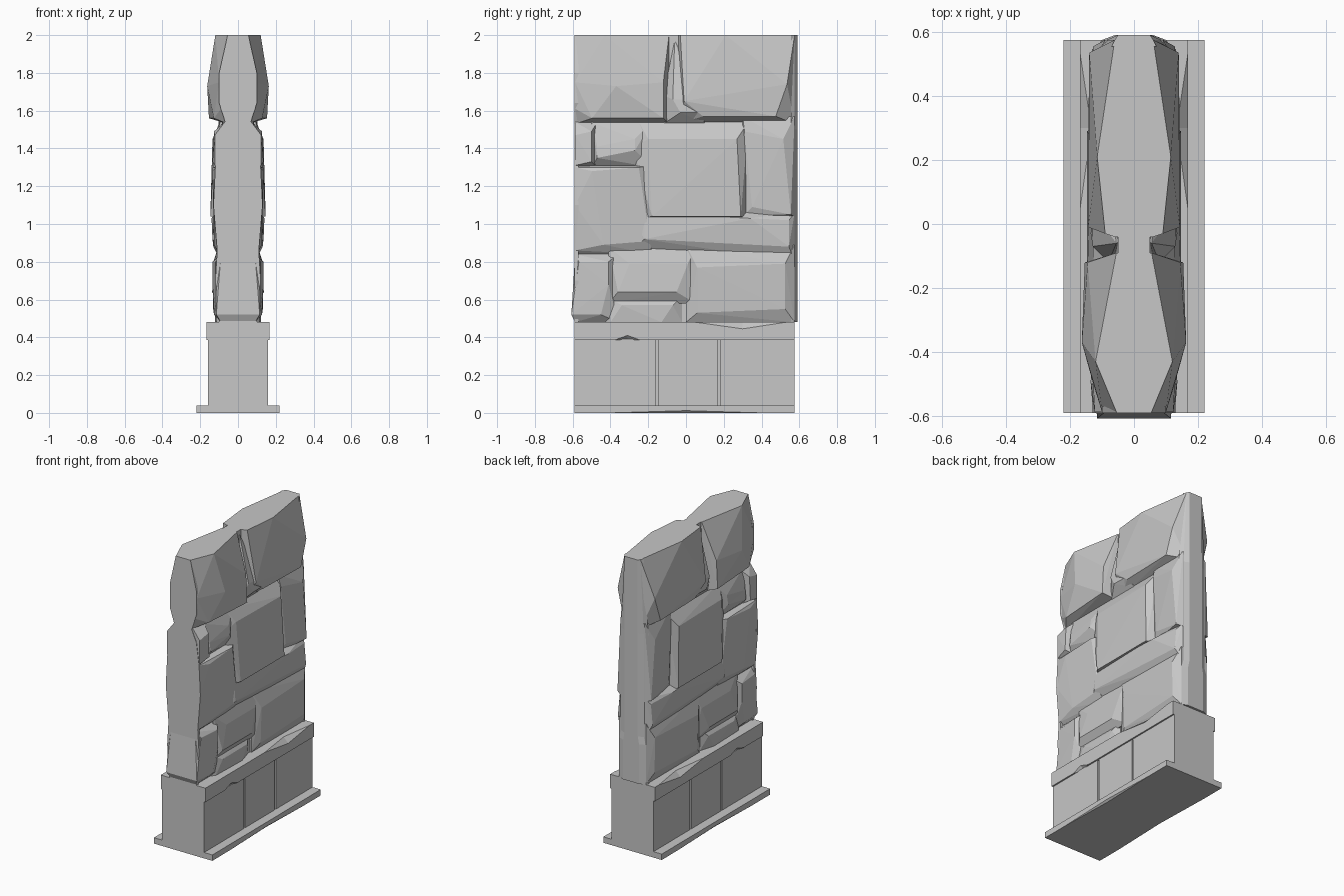
import bpy, bmesh, random

random.seed(4)
cube = bpy.data.objects.get("Cube")
if cube:
    bpy.data.objects.remove(cube, do_unlink=True)

GREY = (0.57, 0.57, 0.57, 1)
stone_grey = bpy.data.materials.new("stone grey")
stone_grey.use_nodes = True
stone_grey.diffuse_color = GREY
stone_grey.node_tree.nodes["Principled BSDF"].inputs["Base Color"].default_value = GREY

# Shared limits of the wall
FRONT, BACK, TOP = -0.59, 0.575, 2
LEDGE = 0.48
ROOT = 0.09
ROUGH = 0.006


def finish(name, bm):
    bmesh.ops.recalc_face_normals(bm, faces=bm.faces)
    mesh = bpy.data.meshes.new(name)
    bm.to_mesh(mesh)
    bm.free()
    mesh.materials.append(stone_grey)
    obj = bpy.data.objects.new(name, mesh)
    bpy.context.collection.objects.link(obj)


def hull(name, points):
    """Convex solid from (half thickness, y, z) points mirrored in x."""
    bm = bmesh.new()
    for x, y, z in points:
        for side in (-1, 1):
            bm.verts.new((side * x, y, z))
    result = bmesh.ops.convex_hull(bm, input=bm.verts)
    spare = {item for item in result["geom_interior"] + result["geom_unused"]
             if isinstance(item, bmesh.types.BMVert)}
    bmesh.ops.delete(bm, geom=list(spare), context='VERTS')
    bmesh.ops.dissolve_limit(bm, angle_limit=ROUGH, verts=bm.verts, edges=bm.edges)
    finish(name, bm)


def block(name, half, front, back, low, high):
    hull(name, [(half, y, z) for y in (front, back) for z in (low, high)])


def loft(name, sections):
    """Skin through (y, [(half thickness, z), ...]) sections mirrored in x."""
    bm = bmesh.new()
    rings = []
    for y, profile in sections:
        outline = profile + [(-x, z) for x, z in reversed(profile)]
        rings.append([bm.verts.new((x, y, z)) for x, z in outline])
    for ring, following in zip(rings, rings[1:]):
        for i in range(len(ring)):
            bm.faces.new((ring[i - 1], ring[i], following[i], following[i - 1]))
    bm.faces.new(rings[0])
    bm.faces.new(rings[-1])
    bmesh.ops.remove_doubles(bm, verts=bm.verts, dist=ROUGH / 100)
    finish(name, bm)


def course(name, half, low, high, wear):
    """Long base course; wear gives (y, top chip, bottom chip) along its edges."""
    whole = [(FRONT, 0, 0)] + wear + [(BACK, 0, 0)]
    loft(name, [(y, [(half - under, low), (half, low + under),
                     (half, high - over), (half - over, high)])
                for y, over, under in whole])


def stone(name, front, back, low, high, bulge, root=ROOT, lean=0, skew=0,
          slant=0, slope=0, front_bevel=0, back_bevel=0, low_bevel=0, high_bevel=0,
          extra=()):
    """Rough block: a root rectangle rising to a tilted, inset face.
    lean thickens the face upward and skew thickens it toward the back;
    slant shifts the face back as it rises and slope lifts it toward the back."""
    points = [(root, y, z) for y in (front, back) for z in (low, high)]
    for y, along in ((front + front_bevel, -1), (back - back_bevel, 1)):
        for z, up in ((low + low_bevel, -1), (high - high_bevel, 1)):
            x = bulge + lean * up + skew * along + random.uniform(-ROUGH, ROUGH)
            points.append((x, y + slant * up, z + slope * along))
    hull(name, points + list(extra))


# Base courses, with narrow gaps between the blocks
course("plinth", 0.22, 0, 0.04, [(-0.4, 0, 0), (0, 0, 0.012), (0.4, 0, 0)])
course("ledge", 0.168, 0.385, LEDGE,
       [(-0.38, 0, 0), (-0.31, 0, 0.025), (-0.24, 0, 0),
        (0.05, 0, 0), (0.3, 0.035, 0), (0.53, 0, 0)])
block("base_core", 0.145, FRONT + ROUGH, BACK - ROUGH, 0.03, 0.4)
joints = [FRONT, -0.155, 0.175, BACK]
for label, front, back in zip(("front", "middle", "back"), joints, joints[1:]):
    block("base_block_" + label, 0.158,
          front if front == FRONT else front + ROUGH,
          back if back == BACK else back - ROUGH, 0.04, 0.39)

# Mortar core
inner_front, inner_back = FRONT + 0.02, BACK - 0.02
hull("wall_core", [(half, y, z) for y in (inner_front, inner_back)
                   for half, z in ((ROOT, LEDGE), (0.07, 1.5), (0.05, TOP))])

# Front end face, pinched at the joint below the top course
end_profile = [(0.1, LEDGE), (0.12, 0.7), (0.11, 0.86), (0.13, 1.1), (0.12, 1.3),
               (0.1, 1.45), (0.065, 1.53), (0.1, 1.64), (0.1, 1.8), (0.055, TOP)]
loft("front_end", [(FRONT, end_profile), (inner_front, end_profile)])

# Narrow back spine, wider at its foot
loft("back_spine", [(y, [(foot, LEDGE), (foot, 0.75), (neck, 0.8), (neck, 1.5), (crown, TOP)])
                    for y, foot, neck, crown in ((inner_back, 0.11, 0.105, 0.07),
                                                 (BACK, 0.1, 0.085, 0.06),
                                                 (0.59, 0.06, 0.05, 0.05))])

# Top course, the flat crown narrows toward every end
end = FRONT + ROUGH / 2
stone("top_front_stone", front=end, back=-0.09, low=1.53, high=TOP, root=0.055,
      bulge=0.14, lean=-0.003, skew=0.012, front_bevel=0.09, back_bevel=0.03,
      low_bevel=0.03, high_bevel=0.25,
      extra=[(0.12, -0.43, TOP), (0.1, end, 1.75), (0.163, -0.37, 1.73), (0.09, end, 1.61)])
stone("top_back_stone", front=-0.04, back=BACK, low=1.53, high=TOP, root=0.06,
      bulge=0.136, slant=0.03, front_bevel=0.16, back_bevel=0.07,
      low_bevel=0.04, high_bevel=0.26,
      extra=[(0.09, -0.03, TOP), (0.115, 0.21, TOP), (0.143, -0.01, 1.65)])
stone("top_wedge_stone", front=-0.12, back=0.1, low=1.53, high=1.68, root=0.08,
      bulge=0.132, slant=-0.02, front_bevel=0.07, back_bevel=0.04, low_bevel=0.06,
      high_bevel=0.02, extra=[(0.055, -0.06, 1.97)])

# Middle courses
stone("centre_stone", front=-0.25, back=0.33, low=1.03, high=1.54, root=0.08,
      bulge=0.14, lean=-0.01, slant=-0.01, front_bevel=0.06, back_bevel=0.05,
      low_bevel=0.01, high_bevel=0.09, extra=[(0.09, -0.28, 1.4)])
stone("middle_front_edge_stone", front=end, back=-0.47, low=1.3, high=1.54, root=0.07,
      bulge=0.125, skew=0.006, slope=0.01, back_bevel=0.03, low_bevel=0.02, high_bevel=0.06)
stone("middle_front_small_stone", front=-0.5, back=-0.18, low=1.3, high=1.54,
      root=0.08, bulge=0.12, lean=-0.006, slope=0.02, front_bevel=0.03, back_bevel=0.09,
      low_bevel=0.07, high_bevel=0.11)
stone("middle_back_stone", front=0.3, back=BACK, low=1.04, high=1.57,
      bulge=0.118, skew=0.008, slant=-0.02, slope=-0.02, front_bevel=0.03, back_bevel=0.04,
      low_bevel=0.03, high_bevel=0.1)
stone("large_front_stone", front=end, back=-0.18, low=0.84, high=1.31,
      bulge=0.133, lean=0.006, slant=-0.03, slope=0.01, front_bevel=0.12, back_bevel=0.04,
      low_bevel=0.06, high_bevel=0.02,
      extra=[(0.128, end, 1.1), (0.12, end, 1.3), (0.11, end, 0.86)])
stone("band_stone", front=-0.3, back=BACK, low=0.86, high=1.06,
      bulge=0.125, lean=-0.005, slope=-0.02, front_bevel=0.08, back_bevel=0.03,
      low_bevel=0.04, high_bevel=0.02, extra=[(0.14, 0.34, 1.03), (ROOT, BACK, 0.8)])

# Bottom courses, with long sloping tops
stone("bottom_front_stone", front=end, back=-0.36, low=LEDGE, high=0.84,
      bulge=0.12, lean=0.004, skew=0.006, slant=0.02, back_bevel=0.07,
      low_bevel=0.04, high_bevel=0.04, extra=[(0.135, -0.41, 0.68)])
stone("bottom_middle_stone", front=-0.41, back=0.05, low=0.58, high=0.88, root=0.1,
      bulge=0.13, lean=-0.006, slant=0.03, front_bevel=0.08, back_bevel=0.07,
      low_bevel=0.06, high_bevel=0.09)
stone("bottom_small_stone", front=-0.43, back=-0.02, low=LEDGE, high=0.62,
      bulge=0.122, lean=0.004, slant=0.03, front_bevel=0.06, back_bevel=0.08, high_bevel=0.05)
stone("bottom_back_stone", front=0, back=BACK, low=LEDGE, high=0.89, root=0.1,
      bulge=0.134, slope=0.01, front_bevel=0.06, back_bevel=0.05,
      low_bevel=0.06, high_bevel=0.11)
